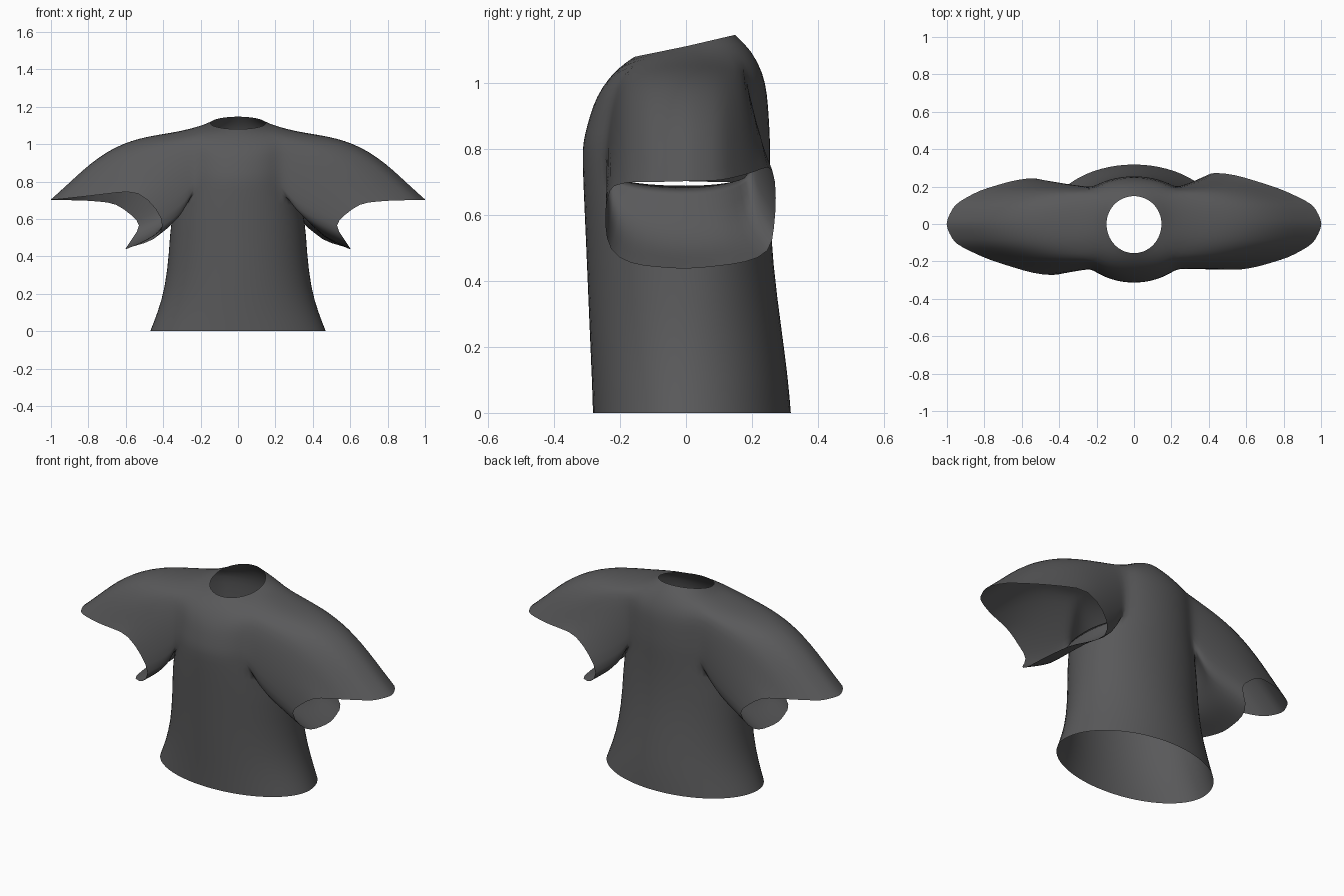
import bpy
import bmesh
import math
from mathutils import Vector

default = bpy.data.objects.get("Cube")
if default:
    bpy.data.objects.remove(default)

# Dark grey cloth
cloth = bpy.data.materials.new("dark grey cloth")
cloth.use_nodes = True
grey = (0.1, 0.1, 0.103, 1)
cloth.diffuse_color = grey
cloth.node_tree.nodes["Principled BSDF"].inputs["Base Color"].default_value = grey

COLUMNS = 32
HALF_HOLE = 4
HOLE_BOTTOM, HOLE_TOP = 5, 9
SLEEVE_STEPS = 8

# Torso rings: half width, front y, back y, side, front and back heights, roundness
RINGS = [
    (.472, -.284, .32, 0, 0, 0, 1),
    (.432, -.287, .312, .1, .1, .1, 1),
    (.392, -.294, .292, .23, .25, .25, 1),
    (.37, -.302, .265, .42, .45, .45, .95),
    (.362, -.31, .255, .6, .63, .63, .9),
    (.32, -.316, .256, .735, .77, .77, .8),
    (.315, -.314, .256, .82, .82, .83, .75),
    (.31, -.3, .252, .9, .875, .9, .75),
    (.31, -.284, .247, .98, .93, .97, .75),
    (.31, -.258, .235, 1.07, .985, 1.03, .8),
    (.22, -.21, .2, 1.092, 1.045, 1.1, .9),
    (.148, -.157, .15, 1.112, 1.08, 1.147, 1),
]

# Left cuff: position along the loop from top over the front, then the point
CUFF = [
    (0, 1.01, 0, .703), (2, .96, -.105, .7), (4, .83, -.178, .7),
    (6, .65, -.232, .685), (7, .57, -.244, .62), (8, .51, -.246, .57),
    (9, .57, -.236, .49), (10, .595, -.17, .45), (12, .605, 0, .435),
    (14, .56, .18, .455), (15, .44, .258, .485), (16, .39, .267, .56),
    (17, .43, .275, .65), (18, .53, .267, .755), (20, .78, .19, .725),
    (22, .96, .105, .705), (24, 1.01, 0, .703),
]


def ring_point(ring, column):
    width, front, back, side_z, front_z, back_z, roundness = ring
    angle = 2 * math.pi * column / COLUMNS
    s = math.sin(angle)
    depth, end_z = (back, back_z) if s > 0 else (front, front_z)
    fall = 1 if ring == RINGS[-1] else 2
    z = side_z + (end_z - side_z) * abs(s) ** fall
    return Vector((width * math.cos(angle), depth * abs(s) ** roundness, z))


def cuff_point(index):
    for a, b in zip(CUFF, CUFF[1:]):
        if a[0] <= index <= b[0]:
            t = (index - a[0]) / (b[0] - a[0])
            return Vector(a[1:]).lerp(Vector(b[1:]), t)


bm = bmesh.new()
grid = [[bm.verts.new(ring_point(r, c)) for c in range(COLUMNS)] for r in RINGS]


def in_armhole(row, column):
    near_side = (column + HALF_HOLE) % (COLUMNS // 2) < 2 * HALF_HOLE
    return near_side and HOLE_BOTTOM <= row < HOLE_TOP


# Torso skin with two armholes left open
for row in range(len(RINGS) - 1):
    for c in range(COLUMNS):
        if not in_armhole(row, c):
            n = (c + 1) % COLUMNS
            bm.faces.new((grid[row][c], grid[row][n], grid[row + 1][n], grid[row + 1][c]))


def armhole_loop(centre):
    h = HALF_HOLE
    path = [(HOLE_TOP, -c) for c in range(h)]
    path += [(r, -h) for r in range(HOLE_TOP, HOLE_BOTTOM, -1)]
    path += [(HOLE_BOTTOM, c) for c in range(-h, h)]
    path += [(r, h) for r in range(HOLE_BOTTOM, HOLE_TOP)]
    path += [(HOLE_TOP, c) for c in range(h, 0, -1)]
    return [grid[r][(centre + c) % COLUMNS] for r, c in path]


# Sleeves: the right one is the left one turned half round
for centre, turn in ((0, 1), (COLUMNS // 2, -1)):
    loop = armhole_loop(centre)
    starts = [v.co.copy() for v in loop]
    count = len(loop)
    for step in range(1, SLEEVE_STEPS + 1):
        t = step / SLEEVE_STEPS
        new_loop = []
        for i, start in enumerate(starts):
            end = cuff_point(i)
            end.x *= turn
            end.y *= turn
            p = start.lerp(end, t)
            around = math.cos(2 * math.pi * i / count)
            # Rounded shoulder above, sagging fold under the arm
            top, under = max(0, around), max(0, -around)
            sag = under * math.sin(math.pi * math.sqrt(t))
            p.z += .1 * top ** .6 * math.sin(math.pi * t ** 1.1)
            p.z -= .01 * top * math.sin(math.pi * t ** 5) + .12 * sag
            p.x += .03 * turn * sag
            new_loop.append(bm.verts.new(p))
        for i in range(count):
            j = (i + 1) % count
            bm.faces.new((loop[i], loop[j], new_loop[j], new_loop[i]))
        loop = new_loop

# Remove loose points inside the armholes
bmesh.ops.delete(bm, geom=[v for v in bm.verts if not v.link_faces], context="VERTS")
bmesh.ops.recalc_face_normals(bm, faces=bm.faces)

mesh = bpy.data.meshes.new("shirt")
bm.to_mesh(mesh)
bm.free()
mesh.materials.append(cloth)
shirt = bpy.data.objects.new("shirt", mesh)
bpy.context.collection.objects.link(shirt)
for polygon in mesh.polygons:
    polygon.use_smooth = True

# Soft cloth surface
smooth = shirt.modifiers.new("soft cloth", "SUBSURF")
smooth.levels = 1
smooth.render_levels = 1
